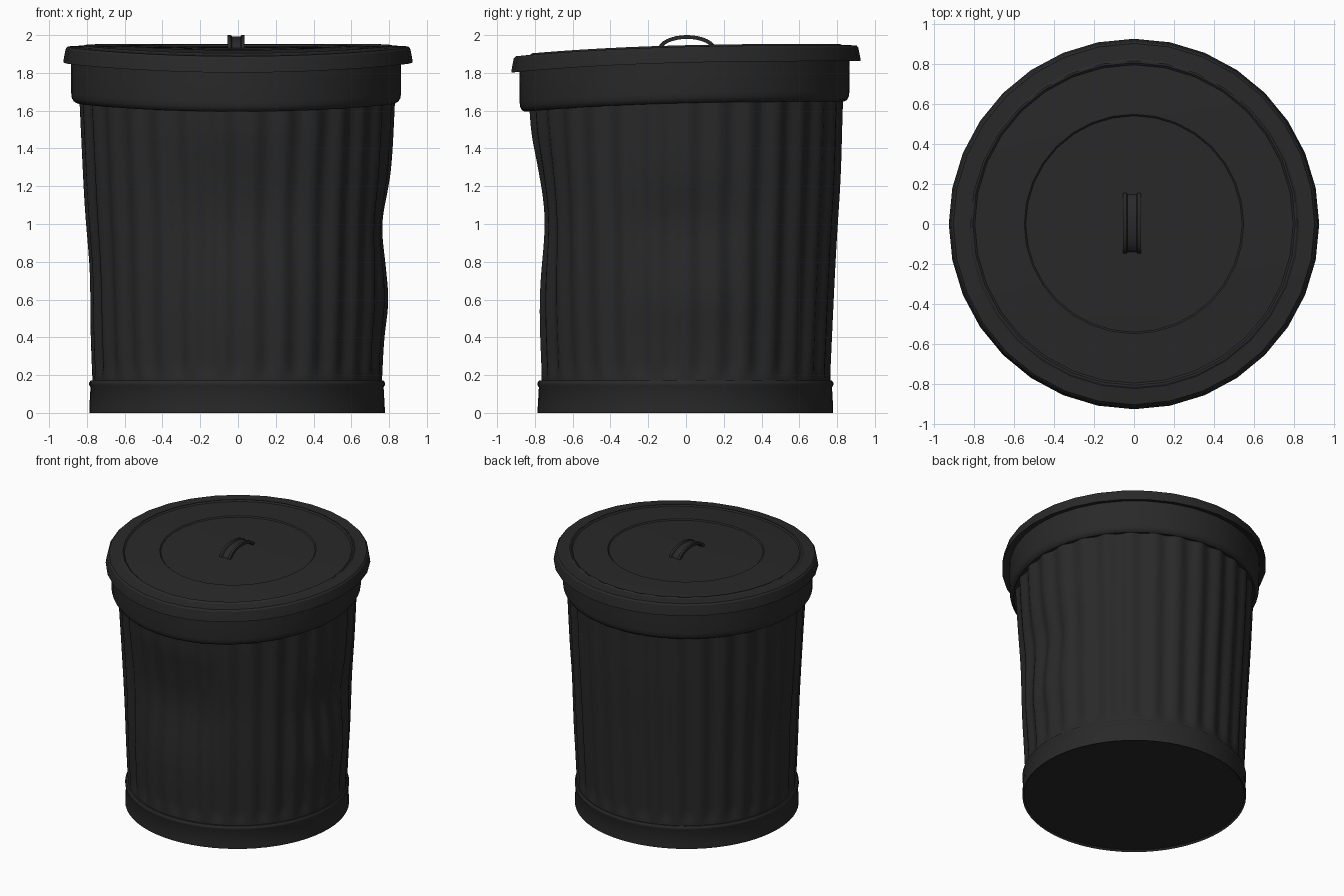
import bpy, bmesh, math
from mathutils import Vector

if "Cube" in bpy.data.objects:
    bpy.data.objects.remove(bpy.data.objects["Cube"])

mat = bpy.data.materials.new("dark_grey")
mat.diffuse_color = (0.022, 0.022, 0.023, 1)
mat.use_nodes = True
mat.node_tree.nodes["Principled BSDF"].inputs["Base Color"].default_value = mat.diffuse_color


def finish(name, bm, angle):
    bmesh.ops.remove_doubles(bm, verts=bm.verts, dist=1e-5)
    bmesh.ops.recalc_face_normals(bm, faces=bm.faces)
    me = bpy.data.meshes.new(name)
    bm.to_mesh(me)
    bm.free()
    ob = bpy.data.objects.new(name, me)
    bpy.context.collection.objects.link(ob)
    me.materials.append(mat)
    bpy.ops.object.select_all(action='DESELECT')
    ob.select_set(True)
    bpy.context.view_layer.objects.active = ob
    bpy.ops.object.shade_smooth_by_angle(angle=math.radians(angle))
    return ob


def smooth(a, b, t):
    t = min(1, max(0, (t - a) / (b - a)))
    return t * t * (3 - 2 * t)


def sag(p):
    """Battered top: the front of the rim and lid droops."""
    s = min(1, max(0, (0.92 - p.y) / 1.84))
    p.z -= 0.06 * s ** 3 * smooth(1.3, 1.6, p.z)
    return p


def lathe(name, profile, segs, centre=(0, 0), radius=lambda r, z, a: r, angle=35):
    bm = bmesh.new()
    rings = []
    for r, z in profile:
        ring = []
        for i in range(segs):
            a = math.tau * i / segs
            rr = radius(r, z, a)
            p = Vector((centre[0] + rr * math.cos(a), centre[1] + rr * math.sin(a), z))
            ring.append(bm.verts.new(sag(p)))
        rings.append(ring)
    for lo, hi in zip(rings, rings[1:]):
        for i in range(segs):
            j = (i + 1) % segs
            bm.faces.new((lo[i], lo[j], hi[j], hi[i]))
    return finish(name, bm, angle)


# Dents: angle (deg), height, angular spread (deg), vertical spread, depth
DENTS = [(270, 1.05, 32, 0.33, 0.055), (0, 1.0, 24, 0.20, 0.036),
         (0, 0.58, 24, 0.14, -0.014), (180, 0.75, 30, 0.25, 0.012),
         (90, 1.25, 40, 0.30, -0.007)]
FLUTES = 30


def dented(r, z, a):
    flute = smooth(0.15, 0.26, z)
    r -= 0.011 * (1 - math.cos(FLUTES * a)) * flute
    for ang, h, aw, hw, depth in DENTS:
        d = (math.degrees(a) - ang + 180) % 360 - 180
        r -= depth * math.exp(-(d / aw) ** 2 - ((z - h) / hw) ** 2)
    return r


# Fluted, dented body
N = 44
body = [(0.765 + 0.072 * k / N, 0.14 + 1.56 * k / N) for k in range(N + 1)]
lathe("fluted_body", body, FLUTES * 8, (-0.004, 0), dented, 60)

# Base band with closed floor
lathe("base_band", [(0, 0.012), (0.77, 0.012), (0.782, 0.0), (0.782, 0.03),
                    (0.776, 0.135), (0.783, 0.148), (0.783, 0.16),
                    (0.775, 0.172), (0.745, 0.172)], 64, (-0.005, -0.003))

# Collar under the lid
lathe("rim_band", [(0.80, 1.652), (0.845, 1.648), (0.860, 1.657), (0.870, 1.675),
                   (0.873, 1.70), (0.873, 1.80), (0.875, 1.90)], 64, (-0.01, -0.008))

# Faceted lid with lip and pressed rings
lathe("lid", [(0.86, 1.885), (0.905, 1.868), (0.925, 1.862), (0.922, 1.885),
              (0.912, 1.935), (0.902, 1.946), (0.825, 1.947), (0.815, 1.954),
              (0.805, 1.954), (0.795, 1.945), (0.56, 1.951), (0.548, 1.951),
              (0.540, 1.943), (0.3, 1.943), (0, 1.943)], 32, angle=25)

# Arched handle: channel section swept along half an ellipse
section = [(-0.045, -0.01), (-0.045, 0.01), (-0.028, 0.01), (-0.022, 0.003),
           (0.022, 0.003), (0.028, 0.01), (0.045, 0.01), (0.045, -0.01)]
bm = bmesh.new()
loops = []
for k in range(17):
    t = math.pi * k / 16
    c, s = math.cos(t), math.sin(t)
    n = Vector((0, c / 0.145, s / 0.07)).normalized()
    mid = Vector((-0.01, 0.005 + 0.145 * c, 1.92 + 0.07 * s))
    loops.append([bm.verts.new(mid + Vector((x, 0, 0)) + n * h) for x, h in section])
m = len(section)
for lo, hi in zip(loops, loops[1:]):
    for i in range(m):
        bm.faces.new((lo[i], lo[(i + 1) % m], hi[(i + 1) % m], hi[i]))
for end in (loops[0], loops[-1]):
    bm.faces.new(end)
finish("lid_handle", bm, 30)
